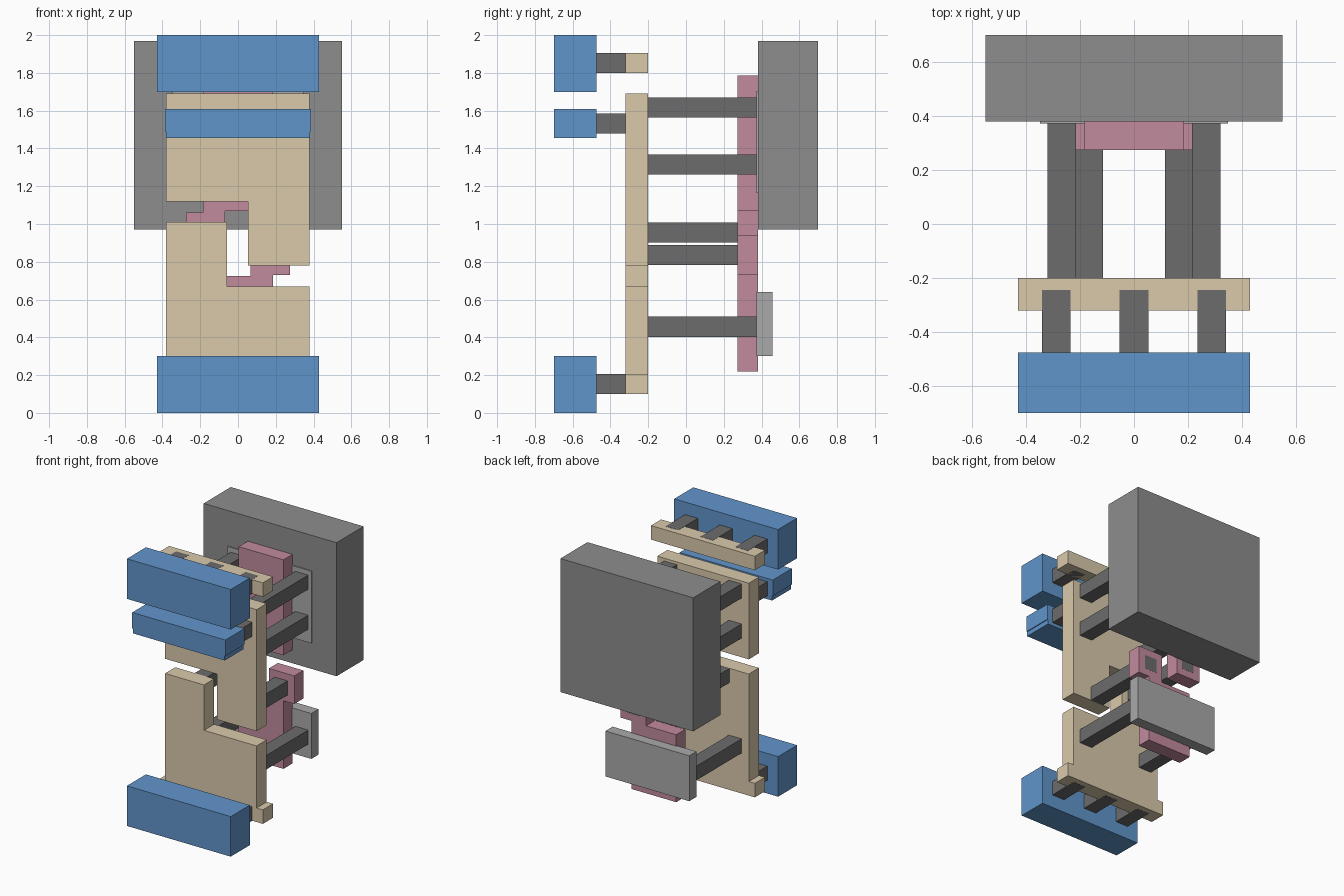
import bpy, bmesh


def mat(name, r, g, b):
    m = bpy.data.materials.new(name)
    m.diffuse_color = (r, g, b, 1)
    return m


BLUE = mat("blue", 0.12, 0.30, 0.60)
TAN = mat("tan", 0.70, 0.59, 0.41)
PINK = mat("pink", 0.54, 0.26, 0.34)
DARK = mat("dark_grey", 0.15, 0.15, 0.15)
MID = mat("mid_grey", 0.27, 0.27, 0.27)
LIGHT = mat("light_grey", 0.40, 0.40, 0.40)


def slab(name, outline, y0, y1, material):
    """Extrude an x-z outline from y0 to y1."""
    bm = bmesh.new()
    face = bm.faces.new([bm.verts.new((x, y0, z)) for x, z in outline])
    ext = bmesh.ops.extrude_face_region(bm, geom=[face])
    verts = [v for v in ext["geom"] if isinstance(v, bmesh.types.BMVert)]
    bmesh.ops.translate(bm, verts=verts, vec=(0, y1 - y0, 0))
    bmesh.ops.recalc_face_normals(bm, faces=bm.faces)
    me = bpy.data.meshes.new(name)
    bm.to_mesh(me)
    bm.free()
    me.materials.append(material)
    ob = bpy.data.objects.new(name, me)
    bpy.context.collection.objects.link(ob)
    return ob


def box(name, x0, x1, y0, y1, z0, z1, material):
    return slab(name, [(x0, z0), (x1, z0), (x1, z1), (x0, z1)], y0, y1, material)


# Front metal rails
YF, YB = -0.70, -0.475
box("bottom_rail", -0.43, 0.43, YF, YB, 0.0, 0.30, BLUE)
box("top_rail", -0.43, 0.43, YF, YB, 1.70, 2.0, BLUE)
slab("middle_rail", [(-0.38, 1.455), (0.38, 1.455), (0.38, 1.49), (0.386, 1.49),
                     (0.386, 1.61), (-0.386, 1.61), (-0.386, 1.49), (-0.38, 1.49)],
     YF, YB, BLUE)

# Interlocking tan plates and the separate top strip
slab("upper_plate", [(-0.38, 1.69), (0.378, 1.69), (0.378, 0.78), (0.052, 0.78),
                     (0.052, 1.12), (-0.38, 1.12)], -0.32, -0.20, TAN)
slab("lower_plate", [(-0.43, 0.10), (0.43, 0.10), (0.43, 0.205), (0.378, 0.205),
                     (0.378, 0.67), (-0.057, 0.67), (-0.057, 1.01), (-0.38, 1.01),
                     (-0.38, 0.205), (-0.43, 0.205)], -0.32, -0.20, TAN)
box("top_strip", -0.43, 0.43, -0.32, -0.20, 1.80, 1.905, TAN)

# Short front posts, three per rail
for row, z in (("bottom", 0.099), ("middle", 1.48), ("top", 1.80)):
    for i, x in enumerate((-0.288, 0.0, 0.288)):
        box(f"{row}_short_post_{i}", x - 0.053, x + 0.053, YB, -0.245,
            z, z + 0.106, DARK)

# Long posts: pairs reach the back plates, single ones reach the pads
for i, (x, z) in enumerate([(-0.268, 1.563), (0.268, 1.563), (-0.268, 1.263),
                            (0.268, 1.263), (-0.268, 0.403), (0.268, 0.403),
                            (-0.167, 0.903), (0.167, 0.782)]):
    box(f"long_post_{i}", x - 0.053, x + 0.053, -0.20, 0.381, z, z + 0.106, DARK)

# Pink strips with offset pads
slab("upper_strip", [(-0.185, 1.785), (0.185, 1.785), (0.185, 1.07), (-0.07, 1.07),
                     (-0.07, 0.85), (-0.275, 0.85), (-0.275, 1.06), (-0.185, 1.06)],
     0.273, 0.38, PINK)
slab("lower_strip", [(-0.185, 0.22), (0.185, 0.22), (0.185, 0.73), (0.275, 0.73),
                     (0.275, 0.94), (0.065, 0.94), (0.065, 0.725), (-0.185, 0.725)],
     0.273, 0.38, PINK)

# Back plates and the large back block
box("lower_back_plate", -0.347, 0.347, 0.372, 0.457, 0.30, 0.64, LIGHT)
box("upper_back_plate", -0.347, 0.347, 0.372, 0.457, 1.165, 1.705, LIGHT)
box("back_block", -0.55, 0.55, 0.38, 0.70, 0.97, 1.97, MID)
